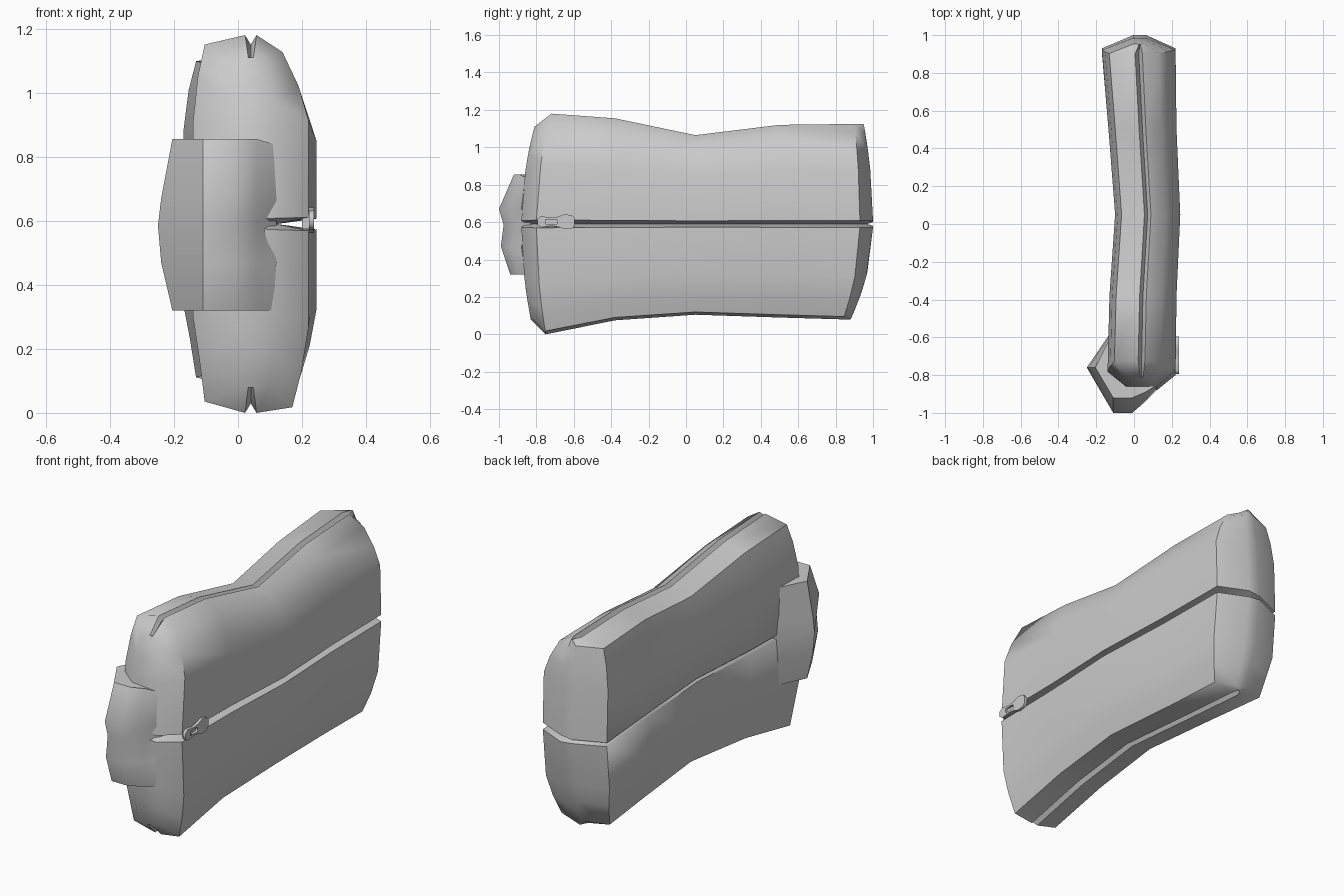
import bpy, bmesh, math
from math import radians

if "Cube" in bpy.data.objects:
    bpy.data.objects.remove(bpy.data.objects["Cube"])

SEAM = 0.59


def finish(bm, name, angle=45):
    bmesh.ops.recalc_face_normals(bm, faces=bm.faces)
    me = bpy.data.meshes.new(name)
    bm.to_mesh(me)
    bm.free()
    ob = bpy.data.objects.new(name, me)
    bpy.context.collection.objects.link(ob)
    smooth(ob, angle)
    return ob


def smooth(ob, angle):
    bpy.ops.object.select_all(action='DESELECT')
    ob.select_set(True)
    bpy.context.view_layer.objects.active = ob
    bpy.ops.object.shade_smooth_by_angle(angle=radians(angle))


def bridge(bm, rings):
    n = len(rings[0])
    for a, b in zip(rings, rings[1:]):
        for i in range(n):
            j = (i + 1) % n
            bm.faces.new((a[i], a[j], b[j], b[i]))


# Padded body: half profiles as (width, height) fractions, seam at height 0
right = [(.1, 1), (.55, .91), (.83, .73), (1, .55), (1, .035), (.45, 0),
         (1, -.035), (1, -.55), (.88, -.78), (.72, -.97), (.1, -1)]
left = [(-.1, 1), (-.8, .95), (-.92, .78), (-1, .55), (-1, .02), (-.93, 0),
        (-1, -.02), (-1, -.5), (-.9, -.7), (-.8, -.94), (-.1, -1)]
profile = [(0, .95)] + right + [(0, -.95)] + left[::-1]

# Stations: y, x left, x right, bottom, top, width scale, y lean up, y lean down
stations = [(-.88, -.14, .22, .08, 1.11, .45, .07, .05),
            (-.80, -.14, .22, .00, 1.18, 1, .08, .05),
            (-.38, -.13, .225, .075, 1.155, 1, 0, 0),
            (.05, -.10, .245, .105, 1.065, 1, 0, 0),
            (.50, -.135, .225, .09, 1.12, 1, 0, 0),
            (.93, -.17, .22, .08, 1.125, 1, -.03, -.09),
            (1.0, -.14, .20, .08, 1.125, .2, -.05, -.12)]
bm = bmesh.new()
rings = []
for y, xl, xr, bot, top, scale, up, down in stations:
    mid, half = (xl + xr) / 2, (xr - xl) / 2
    ring = []
    for u, t in profile:
        h = top - SEAM if t > 0 else SEAM - bot
        yy = y + (up if t > 0 else down) * t * t
        x = mid + u * half * scale
        if t == 0:
            if abs(y) > .85:
                yy -= math.copysign(.03, y)
            elif u > 0:
                x = .12
        ring.append(bm.verts.new((x, yy, SEAM + t * h)))
    rings.append(ring)
bridge(bm, rings)
n = len(profile)
for ring in (rings[0], rings[-1]):
    half_n = len(right) + 1
    bm.faces.new((ring[0], ring[1], ring[n - 1]))
    for i in range(1, half_n - 1):
        bm.faces.new((ring[i], ring[i + 1], ring[n - i - 1], ring[n - i]))
    bm.faces.new((ring[half_n - 1], ring[half_n], ring[half_n + 1]))
finish(bm, "padded_body", 50)

# Folded end tab: z, left x, front y, rear y, right x, right y
levels = [(.32, -.205, -.94, -.59, .11, -.86),
          (.47, -.24, -.99, -.58, .12, -.88),
          (.585, -.25, -.975, -.57, .12, -.83),
          (.67, -.24, -1.0, -.58, .12, -.88),
          (.855, -.205, -.92, -.59, .11, -.86)]
bm = bmesh.new()
rings = []
for z, lx, fy, ry, rx, ryt in levels:
    pts = [(-.12, ry), (lx, -.76), (-.11, fy), (-.01, fy),
           (.06, (fy + ryt) / 2), (rx, ryt), (.05, -.78)]
    rings.append([bm.verts.new((x, y, z - (.015 if z > .8 and x > .1 else 0)))
                  for x, y in pts])
bridge(bm, rings)
bm.faces.new(rings[0])
bm.faces.new(rings[-1])
finish(bm, "end_tab", 50)

# Zip pull: waisted plate with a slot
edge = [(-.795, .015), (-.775, .03), (-.72, .022), (-.68, .028),
        (-.65, .04), (-.61, .035), (-.595, .018)]
plate = edge + [(y, -z) for y, z in reversed(edge)]
slot = [(-.75, -.012), (-.69, -.012), (-.69, .012), (-.75, .012)]
cu = bpy.data.curves.new("zip_pull", 'CURVE')
cu.dimensions = '2D'
cu.fill_mode = 'BOTH'
cu.extrude = .008
for pts in (plate, slot):
    sp = cu.splines.new('POLY')
    sp.points.add(len(pts) - 1)
    for p, (a, b) in zip(sp.points, pts):
        p.co = (a, b, 0, 1)
    sp.use_cyclic_u = True
pull = bpy.data.objects.new("zip_pull", cu)
bpy.context.collection.objects.link(pull)
pull.location = (.229, 0, .602)
pull.rotation_euler = (radians(90), 0, radians(90))
bpy.ops.object.select_all(action='DESELECT')
pull.select_set(True)
bpy.context.view_layer.objects.active = pull
bpy.ops.object.convert(target='MESH')

# Zip slider under the pull
bpy.ops.mesh.primitive_cube_add(size=1, location=(.212, -.72, .6))
slider = bpy.context.object
slider.name = "zip_slider"
slider.scale = (.025, .09, .05)
